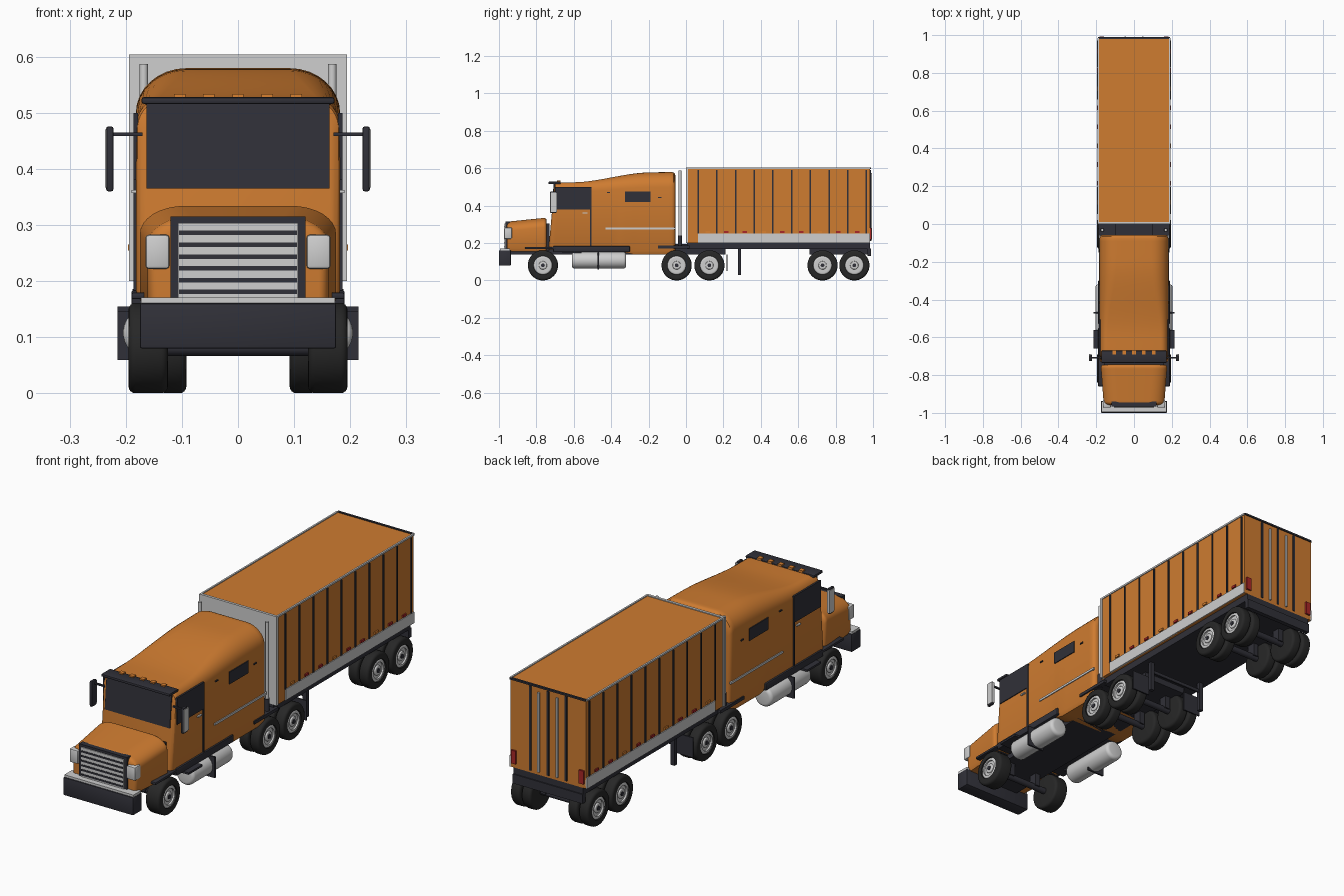
import bpy, bmesh, math
from mathutils import Vector

cube = bpy.data.objects.get("Cube")
if cube:
    bpy.data.objects.remove(cube, do_unlink=True)


def material(name, red, green, blue):
    mat = bpy.data.materials.new(name)
    mat.use_nodes = True
    color = (red, green, blue, 1)
    mat.diffuse_color = color
    mat.node_tree.nodes["Principled BSDF"].inputs["Base Color"].default_value = color
    return mat


ORANGE = material("orange paint", red=0.62, green=0.2, blue=0.03)
DARK = material("dark trim", red=0.03, green=0.03, blue=0.04)
RUBBER = material("black rubber", red=0.02, green=0.02, blue=0.02)
SILVER = material("silver metal", red=0.62, green=0.62, blue=0.62)
GLASS = material("dark glass", red=0.03, green=0.03, blue=0.04)
RED = material("red light", red=0.4, green=0.02, blue=0.02)
AMBER = material("amber light", red=0.7, green=0.22, blue=0.03)

# Shared dimensions
CAB_WALL, TRAILER_WALL = 0.182, 0.19
CAB_FRONT, CAB_BACK, CAB_FLOOR = -0.735, -0.057, 0.165
HOOD_FRONT, HOOD_BACK = -0.958, -0.745
TRAILER_FRONT, TRAILER_BACK, TRAILER_FLOOR, TRAILER_ROOF = 0.005, 0.985, 0.2, 0.6
WINDSHIELD_SLOPE = 0.09
TYRE_RADIUS, RIM_RADIUS = 0.081, 0.05
PLATE = 0.004
smooth = []


def finish(name, bm, mat, rounded):
    bmesh.ops.recalc_face_normals(bm, faces=bm.faces)
    mesh = bpy.data.meshes.new(name)
    bm.to_mesh(mesh)
    bm.free()
    ob = bpy.data.objects.new(name, mesh)
    mesh.materials.append(mat)
    bpy.context.collection.objects.link(ob)
    if rounded:
        smooth.append(ob)
    return ob


def block(name, mat, x, y, z, bevel=0):
    """Box filling three (low, high) ranges."""
    bm = bmesh.new()
    bmesh.ops.create_cube(bm, size=1)
    for vert in bm.verts:
        vert.co = Vector([high if c > 0 else low for c, (low, high) in zip(vert.co, (x, y, z))])
    if bevel:
        bmesh.ops.bevel(bm, geom=bm.edges[:], offset=bevel, segments=2, affect='EDGES', profile=0.5)
    return finish(name, bm, mat, bevel > 0)


def middle(name, mat, half, y, z, bevel=0):
    """Box centred across the truck."""
    return block(name, mat, (-half, half), y, z, bevel)


def pair(name, mat, x, y, z, bevel=0):
    """The same box on both sides."""
    inner, outer = x
    block("left_" + name, mat, (inner, outer), y, z, bevel)
    block("right_" + name, mat, (-outer, -inner), y, z, bevel)


def plate(name, mat, wall, y, z):
    """Thin plates on both side walls."""
    pair(name, mat, (wall - PLATE, wall + PLATE), y, z)


def around(center, size):
    return (center - size / 2, center + size / 2)


def drum(name, mat, start, end, radius, rounding=0.0, dish=0.0, steps=28):
    """Cylinder with rounded rims and an optional dished start face."""
    start, end = Vector(start), Vector(end)
    length, axis = (end - start).length, (end - start).normalized()
    side = axis.orthogonal().normalized()
    profile = [(rounding, 0), (rounding, dish), (0, dish)] if dish else [(0, 0)]
    for i in range(5):
        a = math.pi / 2 * i / 4
        profile.append((rounding * (1 - math.cos(a)), radius - rounding * (1 - math.sin(a))))
    profile += [(length - along, r) for along, r in reversed(profile[-5:])] + [(length, 0)]
    bm = bmesh.new()
    verts = [bm.verts.new(start + axis * along + side * r) for along, r in profile]
    edges = [bm.edges.new(ends) for ends in zip(verts, verts[1:])]
    bmesh.ops.spin(bm, geom=verts + edges, cent=start, axis=axis, angle=math.tau, steps=steps)
    bmesh.ops.remove_doubles(bm, verts=bm.verts, dist=0.0001)
    return finish(name, bm, mat, True)


def shell(name, mat, start, end, section, rounding, slope=0.0, rings=28, arc=8):
    """Round-shouldered body; section(t) gives half width, floor, roof, shoulder width and height."""
    bm = bmesh.new()
    loops = []
    for i in range(rings + 1):
        t = (1 - math.cos(math.pi * i / rings)) / 2
        y = start + (end - start) * t
        near = 1 - min(y - start, end - y, rounding) / rounding
        inset = rounding * (1 - math.sqrt(max(0, 1 - near * near)))
        width, floor, roof, across, down = section(t)
        width, roof = width - inset, roof - inset
        half = [(width - rounding / 2, floor), (width, floor + rounding)]
        for k in range(arc + 1):
            a = math.pi / 2 * k / arc
            half.append((width - across * (1 - math.cos(a)), roof - down * (1 - math.sin(a))))
        outline = half + [(-x, z) for x, z in reversed(half)]
        lean = slope * (1 - t) ** 8
        loops.append([bm.verts.new((x, y + lean * (z - floor), z)) for x, z in outline])
    for a, b in zip(loops, loops[1:]):
        for k in range(len(a)):
            bm.faces.new((a[k - 1], a[k], b[k], b[k - 1]))
    bm.faces.new(loops[0])
    bm.faces.new(loops[-1])
    return finish(name, bm, mat, True)


def ease(t, low, high):
    t = min(max((t - low) / (high - low), 0), 1)
    return t * t * (3 - 2 * t)


def cab_section(t):
    rise = ease(t, 0.2, 0.8)
    floor = CAB_FLOOR - 0.025 * ease(t, 0.55, 0.65)
    return CAB_WALL, floor, 0.523 + 0.01 * t + 0.047 * rise, 0.04 + 0.05 * rise, 0.05 + 0.03 * rise


def hood_section(t):
    return 0.16 + 0.016 * t, 0.155, 0.314 + 0.022 * t, 0.08, 0.05


# Cab with sleeper, and hood
shell("cab", ORANGE, CAB_FRONT, CAB_BACK, cab_section, rounding=0.018, slope=WINDSHIELD_SLOPE)
shell("hood", ORANGE, HOOD_FRONT, HOOD_BACK, hood_section, rounding=0.016)
middle("firewall", DARK, half=0.155, y=(HOOD_BACK - PLATE, CAB_FRONT + PLATE), z=(0.16, 0.305))

# Windshield follows the slope of the cab front
glass = middle("windshield", GLASS, half=0.163, y=(CAB_FRONT - PLATE, CAB_FRONT + PLATE), z=(0.365, 0.52))
for vert in glass.data.vertices:
    vert.co.y += WINDSHIELD_SLOPE * (vert.co.z - CAB_FLOOR)
middle("sun_visor", DARK, half=0.172, y=(-0.735, -0.67), z=(0.516, 0.528), bevel=PLATE)
for i in range(-2, 3):
    block("roof_light", AMBER, around(i * 0.052, 0.02), y=(-0.69, -0.67), z=(0.52, 0.534))

# Doors, windows and side trim
plate("door_window", GLASS, CAB_WALL, y=(-0.7, -0.51), z=(0.38, 0.5))
plate("door_seam", DARK, CAB_WALL, y=around(-0.51, 0.007), z=(0.17, 0.5))
plate("door_handle", SILVER, CAB_WALL + PLATE, y=around(-0.54, 0.025), z=around(0.36, 0.006))
plate("sleeper_window", GLASS, CAB_WALL, y=(-0.325, -0.19), z=(0.42, 0.475))
plate("sleeper_strip", SILVER, CAB_WALL, y=(-0.43, CAB_BACK), z=around(0.278, 0.01))
plate("front_latch", DARK, CAB_WALL, y=around(-0.415, 0.017), z=around(0.47, 0.006))
plate("rear_latch", DARK, CAB_WALL, y=around(-0.14, 0.017), z=around(0.443, 0.006))
pair("mirror_housing", DARK, x=(0.222, 0.235), y=around(-0.71, 0.033), z=(0.36, 0.476), bevel=PLATE)
pair("mirror_glass", SILVER, x=(0.224, 0.237), y=around(-0.707, 0.035), z=(0.367, 0.47))
pair("mirror_arm", DARK, x=(0.17, 0.225), y=around(-0.707, 0.008), z=around(0.462, 0.007))

# Grille, headlights and bumper
middle("grille_frame", DARK, half=0.12, y=(-0.966, -0.94), z=(CAB_FLOOR, 0.315))
middle("grille_panel", SILVER, half=0.107, y=(-0.97, -0.96), z=(0.17, 0.304))
for i in range(6):
    middle("grille_slot", DARK, half=0.105, y=around(-0.97, PLATE), z=around(0.181 + i * 0.021, 0.008))
pair("headlight", SILVER, x=(0.122, 0.165), y=(-0.972, -0.93), z=(0.222, 0.283), bevel=0.006)
middle("bumper", DARK, half=0.175, y=(-1, -0.936), z=(0.08, 0.161), bevel=PLATE)
middle("bumper_top", SILVER, half=0.173, y=(-0.995, -0.94), z=(0.158, 0.171))

# Chassis, fenders, steps and tanks
middle("tractor_chassis", DARK, half=0.11, y=(-0.95, 0.21), z=(0.14, 0.175))
middle("fifth_wheel_deck", DARK, half=0.1, y=(-0.06, 0.18), z=(0.17, 0.195))
pair("front_fender", DARK, x=(0.12, 0.19), y=(-0.86, -0.69), z=(0.168, 0.18), bevel=PLATE)
pair("running_board", DARK, x=(0.12, 0.19), y=(-0.71, -0.3), z=(0.152, 0.184), bevel=PLATE)
pair("rear_fender", DARK, x=(0.1, 0.188), y=(-0.15, 0.02), z=(0.172, 0.186))
pair("step", DARK, x=(0.15, 0.215), y=(-0.66, -0.56), z=(0.146, 0.155))
pair("tank_bracket", DARK, x=(0.13, 0.215), y=around(-0.47, 0.008), z=(0.06, 0.155))
pair("tractor_mud_flap", DARK, x=(0.1, 0.19), y=around(0.22, 0.006), z=(0.05, 0.14))
for side in (-1, 1):
    tank, stack = side * 0.16, side * 0.168
    drum("fuel_tank", SILVER, (tank, -0.61, 0.108), (tank, -0.32, 0.108), radius=0.045, rounding=0.015)
    drum("exhaust_stack", SILVER, (stack, -0.032, 0.19), (stack, -0.032, 0.587), radius=0.0075)
    drum("stack_base", DARK, (stack, -0.032, 0.17), (stack, -0.032, 0.24), radius=0.011)


def across(name, mat, side, y, outer, width, radius, rounding=0.0, dish=0.0):
    """Wheel part running inwards from its outer face."""
    start, end = (side * outer, y, TYRE_RADIUS), (side * (outer - width), y, TYRE_RADIUS)
    drum(name, mat, start, end, radius, rounding, dish)


# Axles and wheels, doubled on every axle but the first
STEER_AXLE = -0.765
for y in (STEER_AXLE, -0.05, 0.125, 0.73, 0.9):
    across("axle", DARK, 1, y, outer=0.15, width=0.3, radius=0.014)
    pair("axle_hanger", DARK, x=(0.06, 0.085), y=around(y, 0.04), z=(TYRE_RADIUS, 0.175))
    for side in (-1, 1):
        tyre_width = 0.07 if y == STEER_AXLE else 0.048
        across("outer_tyre", RUBBER, side, y, 0.195, tyre_width, TYRE_RADIUS, rounding=0.012, dish=RIM_RADIUS)
        if y != STEER_AXLE:
            across("inner_tyre", RUBBER, side, y, 0.14, tyre_width, TYRE_RADIUS, rounding=0.012)
        across("rim", SILVER, side, y, 0.193, 0.02, RIM_RADIUS, rounding=0.008, dish=0.036)
        across("hub", SILVER, side, y, 0.191, 0.015, radius=0.022, rounding=PLATE)
        across("hub_cap", DARK, side, y, 0.194, 0.01, radius=0.01)

# Trailer body
LENGTH = (TRAILER_FRONT, TRAILER_BACK)
middle("trailer_body", ORANGE, TRAILER_WALL, LENGTH, z=(TRAILER_FLOOR, TRAILER_ROOF))
middle("trailer_front_panel", SILVER, TRAILER_WALL + PLATE, around(TRAILER_FRONT, 0.012),
       z=(TRAILER_FLOOR, TRAILER_ROOF + PLATE))
plate("trailer_top_rail", SILVER, TRAILER_WALL, LENGTH, z=around(TRAILER_ROOF, 0.008))
plate("trailer_bottom_rail", SILVER, TRAILER_WALL, y=(0.065, TRAILER_BACK), z=(TRAILER_FLOOR, 0.25))
middle("rear_header", DARK, TRAILER_WALL, around(TRAILER_BACK, 0.01), z=around(TRAILER_ROOF, 0.008))
for i in range(10):
    plate("trailer_rib", DARK, TRAILER_WALL, y=around(0.065 + i / 10, 0.008), z=(0.25, 0.592))
for i in range(9):
    plate("side_marker", RED if i % 3 else AMBER, TRAILER_WALL + PLATE / 2,
          y=around(0.115 + i / 10, 0.024), z=around(0.26, 0.011))

# Trailer rear doors
for i in (-1, 0, 1):
    block("rear_door_seam", DARK, around(i * 0.09, 0.01), around(TRAILER_BACK, 0.008), z=(0.21, 0.592))
pair("lock_rod", SILVER, around(0.046, 0.009), around(TRAILER_BACK + PLATE, 0.009), z=(0.215, 0.575))
pair("tail_light", RED, around(0.17, 0.024), around(TRAILER_BACK + PLATE, 0.008), z=(0.22, 0.28))

# Trailer underframe and supports
middle("trailer_frame", DARK, half=0.175, y=LENGTH, z=(0.168, TRAILER_FLOOR))
middle("wheel_carriage", DARK, half=0.1, y=(0.66, 0.97), z=(0.14, 0.17))
middle("rear_guard", DARK, half=0.175, y=(0.97, 0.99), z=(0.13, 0.172))
pair("landing_leg", DARK, around(0.14, 0.02), around(0.286, 0.018), z=(0.03, 0.175))
middle("landing_leg_brace", DARK, half=0.14, y=around(0.286, 0.008), z=around(0.127, 0.015))

# Smooth shading with sharp edges kept
bpy.ops.object.select_all(action='DESELECT')
for ob in smooth:
    ob.select_set(True)
bpy.context.view_layer.objects.active = smooth[0]
bpy.ops.object.shade_smooth_by_angle(angle=math.radians(35))
